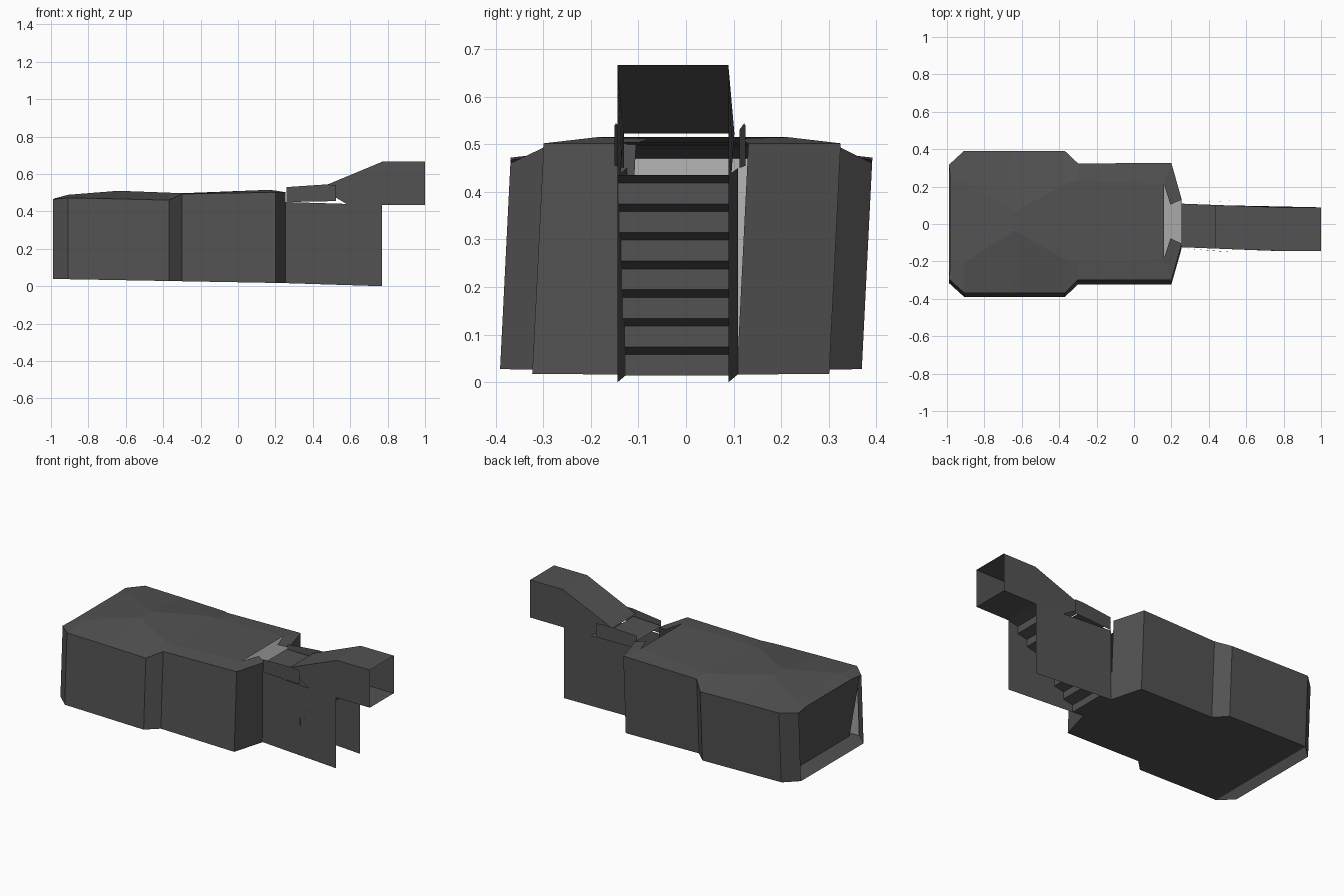
import bpy

if "Cube" in bpy.data.objects:
    bpy.data.objects.remove(bpy.data.objects["Cube"])


def material(name, v):
    m = bpy.data.materials.new(name)
    m.diffuse_color = (v, v, v, 1)
    m.use_nodes = True
    m.node_tree.nodes["Principled BSDF"].inputs["Base Color"].default_value = m.diffuse_color
    return m


dark = material("dark_grey", 0.085)
light = material("light_grey", 0.4)


def lean(p):
    # the rooms lean slightly towards +y as they rise
    x, y, z = p
    return (x, y + 0.05 * (z - 0.24), z)


def add_mesh(name, polys, mat=dark, leaning=True):
    verts, index, faces = [], {}, []
    for poly in polys:
        face = []
        for p in poly:
            p = tuple(round(c, 4) for c in (lean(p) if leaning else p))
            if p not in index:
                index[p] = len(verts)
                verts.append(p)
            face.append(index[p])
        faces.append(face)
    me = bpy.data.meshes.new(name)
    me.from_pydata(verts, [], faces)
    me.materials.append(mat)
    me.update()
    ob = bpy.data.objects.new(name, me)
    bpy.context.collection.objects.link(ob)
    return ob


def floor_z(x):
    return 0.021 - 0.018 * x if x < 0.25 else 0.0165 - 0.032 * (x - 0.25)


# stations along the rooms: x, half width, wall top z, ridge x, ridge half width, ridge z
stations = [
    (-0.990, 0.305, 0.465, -0.980, 0.22, 0.470),
    (-0.908, 0.380, 0.472, -0.905, 0.22, 0.489),
    (-0.650, 0.380, 0.467, -0.640, 0.05, 0.510),
    (-0.370, 0.380, 0.460, -0.370, 0.20, 0.500),
    (-0.300, 0.312, 0.493, -0.300, 0.22, 0.497),
    (0.200, 0.312, 0.502, 0.160, 0.20, 0.515),
    (0.255, 0.118, 0.502, 0.195, 0.09, 0.512),
]


def room_walls(inset):
    out = []
    for a, b in zip(stations, stations[1:]):
        for s in (-1, 1):
            ya, yb = s * (a[1] - inset), s * (b[1] - inset)
            out.append([(a[0], ya, floor_z(a[0])), (b[0], yb, floor_z(b[0])),
                        (b[0], yb, b[2] - inset), (a[0], ya, a[2] - inset)])
    return out


def room_floor(inset, segments):
    out = []
    for a, b in segments:
        za, zb = floor_z(a[0]) + inset, floor_z(b[0]) + inset
        ya, yb = a[1] - abs(inset), b[1] - abs(inset)
        out.append([(a[0], -ya, za), (b[0], -yb, zb), (b[0], yb, zb), (a[0], ya, za)])
    return out


def end_wall(dx):
    # leans inwards towards the floor
    return [[(x + dx, y, z) for x, y, z in (
        (-0.87, -0.34, 0.037), (-0.87, 0.34, 0.037), (-0.98, 0.305, 0.466),
        (-0.98, 0.22, 0.470), (-0.98, -0.22, 0.470), (-0.98, -0.305, 0.466))]]


segs = list(zip(stations, stations[1:]))
ceiling = []
for i, (a, b) in enumerate(segs):
    for s in (-1, 1):
        ceiling.append([(a[0], s * a[1], a[2]), (b[0], s * b[1], b[2]),
                        (b[3], s * b[4], b[5]), (a[3], s * a[4], a[5])])
    if i < 5:
        ceiling.append([(a[3], -a[4], a[5]), (b[3], -b[4], b[5]),
                        (b[3], b[4], b[5]), (a[3], a[4], a[5])])

add_mesh("room_walls", room_walls(0))
add_mesh("room_ceiling", ceiling)
add_mesh("room_floor", room_floor(0, segs))
add_mesh("end_wall", end_wall(0))

# paler inner lining of the rooms and paler strip under the end of the floor
add_mesh("inner_walls", room_walls(0.004)[2:-2], light)
add_mesh("inner_floor", room_floor(0.004, segs[1:])[1:]
         + [[(-0.86, -0.37, 0.0405), (-0.65, -0.37, 0.0367),
             (-0.65, 0.37, 0.0367), (-0.86, 0.37, 0.0405)]], light)
add_mesh("inner_end_wall", end_wall(0.005), light)
add_mesh("end_strip", room_floor(-0.002, segs[:1]), light)


def side_y(x, s):
    # corridor drifts slightly towards -y
    return s * 0.1165 - 0.0075 - 0.02 * min(1, (x - 0.25) / 0.5)


# stair corridor side walls
lower = [(0.255, floor_z(0.255)), (0.77, 0.0), (0.77, 0.435), (0.58, 0.44), (0.255, 0.45)]
add_mesh("corridor_walls", [[(x, side_y(x, s), z) for x, z in lower] for s in (-1, 1)],
         leaning=False)

# upper passage: sides, sloping ceiling, flat floor
side = [(0.58, 0.44), (0.77, 0.435), (1.0, 0.435), (1.0, 0.667), (0.775, 0.667),
        (0.47, 0.54), (0.435, 0.523), (0.53, 0.47)]
passage = [[(x, side_y(x, s), z) for x, z in side] for s in (-1, 1)]


def across(p, q):
    return [(p[0], side_y(p[0], -1), p[1]), (q[0], side_y(q[0], -1), q[1]),
            (q[0], side_y(q[0], 1), q[1]), (p[0], side_y(p[0], 1), p[1])]


passage += [across(side[i], side[i + 1]) for i in (1, 3, 4, 5)]
add_mesh("upper_passage", passage, leaning=False)

# low ceiling over the foot of the stairs
add_mesh("corridor_ceiling", [across((0.255, 0.50), (0.45, 0.505))], leaning=False)

# side panels above the corridor walls
panels = []
for s in (-1, 1):
    y0, y1 = s * 0.121 - 0.009, s * 0.1375 - 0.0125
    panels.append([(0.26, y0, 0.45), (0.525, y1, 0.455), (0.525, y1, 0.54),
                   (0.47, y1 - s * 0.003, 0.544), (0.26, y0, 0.53)])
add_mesh("side_panels", panels, leaning=False)

# stairs rising to the upper passage, treads tilted up a little
steps, x0, z0 = 7, 0.33, floor_z(0.33)
run, rise = (0.77 - x0) / steps, (0.435 - z0) / steps
stairs = [across((0.255, floor_z(0.255)), (x0, z0))]
for i in range(steps):
    x, z = x0 + i * run, z0 + i * rise
    stairs.append(across((x, z), (x, z + rise * 0.73)))
    stairs.append(across((x, z + rise * 0.73), (x + run, z + rise)))
add_mesh("stairs", stairs, leaning=False)
